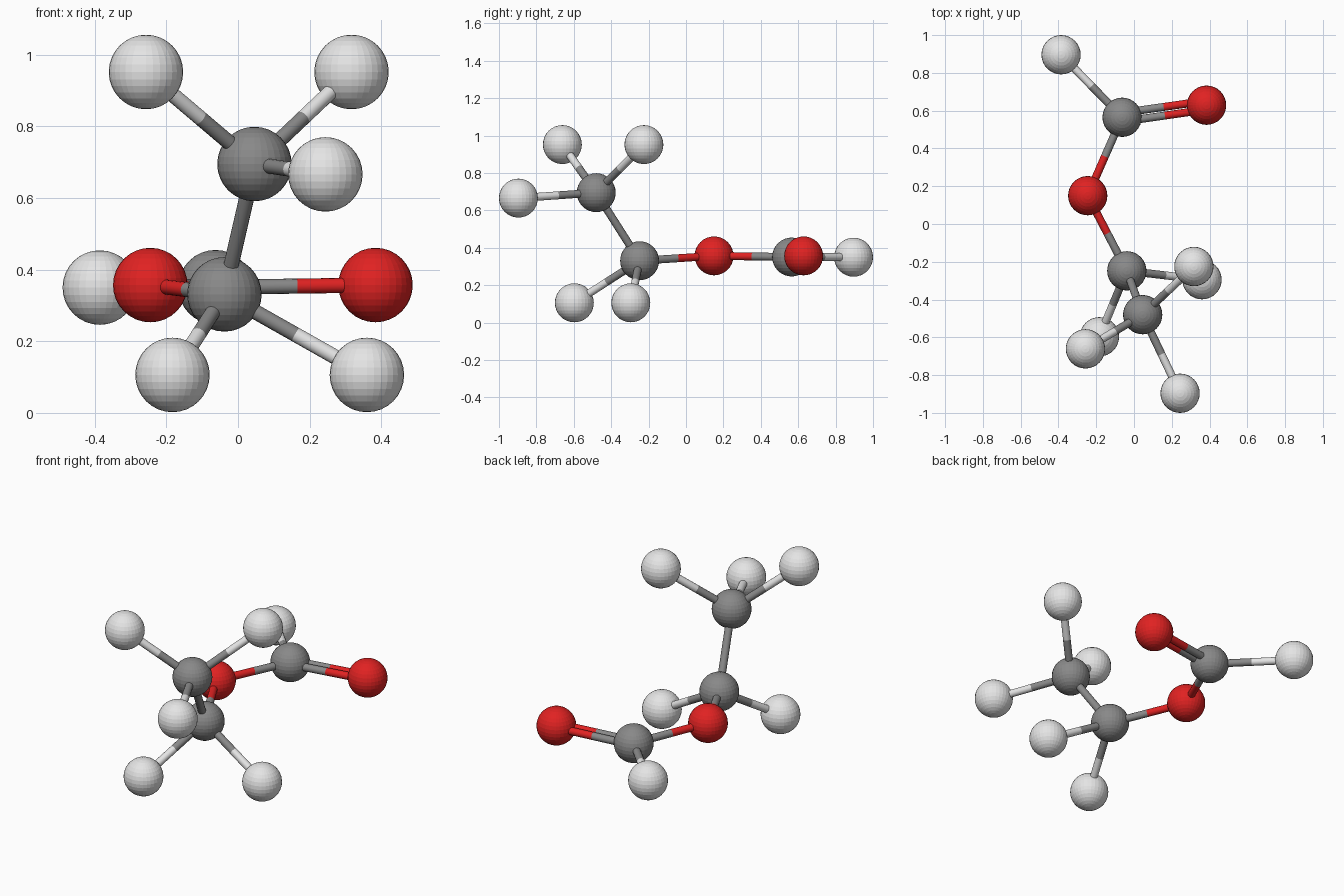
import bpy
from mathutils import Vector

cube = bpy.data.objects.get("Cube")
if cube:
    bpy.data.objects.remove(cube, do_unlink=True)

ATOM_RADIUS = 0.104
BOND_RADIUS = 0.021


def material(name, color):
    mat = bpy.data.materials.new(name)
    mat.use_nodes = True
    mat.diffuse_color = (*color, 1)
    bsdf = mat.node_tree.nodes["Principled BSDF"]
    bsdf.inputs["Base Color"].default_value = (*color, 1)
    bsdf.inputs["Roughness"].default_value = 0.5
    return mat


MATERIALS = {
    "carbon": material("mid grey", (0.25, 0.25, 0.25)),
    "hydrogen": material("pale grey", (0.78, 0.78, 0.78)),
    "oxygen": material("red", (0.75, 0.016, 0.016)),
}

# Atom name: element and centre
ATOMS = {
    "methyl_carbon": ("carbon", (0.046, -0.48, 0.695)),
    "middle_carbon": ("carbon", (-0.038, -0.248, 0.331)),
    "bridge_oxygen": ("oxygen", (-0.245, 0.15, 0.357)),
    "end_carbon": ("carbon", (-0.063, 0.565, 0.351)),
    "end_oxygen": ("oxygen", (0.384, 0.629, 0.357)),
    "end_hydrogen": ("hydrogen", (-0.386, 0.896, 0.35)),
    "methyl_hydrogen_right": ("hydrogen", (-0.257, -0.661, 0.952)),
    "methyl_hydrogen_left": ("hydrogen", (0.317, -0.225, 0.952)),
    "methyl_hydrogen_front": ("hydrogen", (0.244, -0.896, 0.666)),
    "middle_hydrogen_right": ("hydrogen", (-0.183, -0.597, 0.106)),
    "middle_hydrogen_left": ("hydrogen", (0.36, -0.295, 0.106)),
}

# Bonded pairs and the number of parallel rods in each bond
BONDS = [
    ("methyl_carbon", "methyl_hydrogen_right", 1),
    ("methyl_carbon", "methyl_hydrogen_left", 1),
    ("methyl_carbon", "methyl_hydrogen_front", 1),
    ("methyl_carbon", "middle_carbon", 1),
    ("middle_carbon", "middle_hydrogen_right", 1),
    ("middle_carbon", "middle_hydrogen_left", 1),
    ("middle_carbon", "bridge_oxygen", 1),
    ("bridge_oxygen", "end_carbon", 1),
    ("end_carbon", "end_oxygen", 2),
    ("end_carbon", "end_hydrogen", 1),
]


def rod(name, start, end, element):
    axis = end - start
    bpy.ops.mesh.primitive_cylinder_add(
        vertices=16, radius=BOND_RADIUS, depth=axis.length,
        location=(start + end) / 2,
        rotation=axis.to_track_quat("Z", "Y").to_euler())
    bpy.ops.object.shade_smooth_by_angle()
    obj = bpy.context.object
    obj.name = name
    obj.data.materials.append(MATERIALS[element])


# Atom balls
for name, (element, centre) in ATOMS.items():
    bpy.ops.mesh.primitive_uv_sphere_add(
        segments=32, ring_count=16, radius=ATOM_RADIUS, location=centre)
    ball = bpy.context.object
    ball.name = name
    ball.data.materials.append(MATERIALS[element])

# Bonds: each half takes the colour of its own atom
for first, second, count in BONDS:
    a, b = Vector(ATOMS[first][1]), Vector(ATOMS[second][1])
    side = (b - a).cross(Vector((0, 0, 1))).normalized() * BOND_RADIUS * 1.1
    middle = (a + b) / 2
    for i in range(count):
        shift = side * (2 * i - count + 1)
        for atom, centre in ((first, a), (second, b)):
            rod(f"bond_{first}_to_{second}_{atom}_half",
                centre + shift, middle + shift, ATOMS[atom][0])
